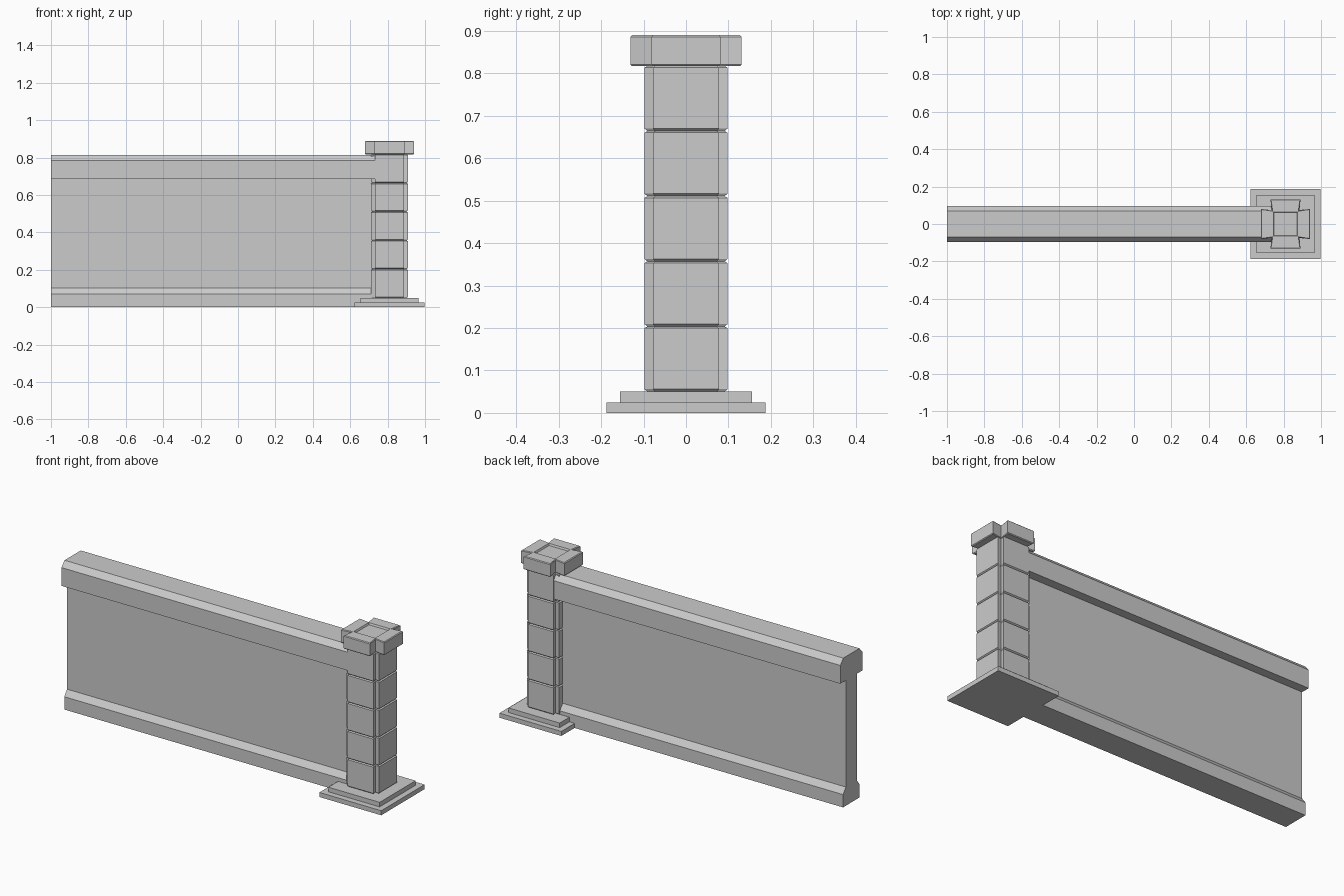
import bpy, bmesh

if "Cube" in bpy.data.objects:
    bpy.data.objects.remove(bpy.data.objects["Cube"])

CX = 0.81  # pillar centre


def finish(name, bm):
    bmesh.ops.recalc_face_normals(bm, faces=bm.faces)
    me = bpy.data.meshes.new(name)
    bm.to_mesh(me)
    bm.free()
    ob = bpy.data.objects.new(name, me)
    bpy.context.collection.objects.link(ob)
    return ob


def loft(name, rings):
    """Skin a list of equal-length vertex rings and close both ends."""
    bm = bmesh.new()
    vs = [[bm.verts.new(p) for p in r] for r in rings]
    n = len(rings[0])
    for a, b in zip(vs, vs[1:]):
        for i in range(n):
            j = (i + 1) % n
            bm.faces.new((a[i], a[j], b[j], b[i]))
    bm.faces.new(vs[0])
    bm.faces.new(vs[-1])
    return finish(name, bm)


def cross_ring(half, out, core, z):
    """Square plan with notched corners: four flared faces around a core."""
    pts, quarter = [], [(half, out), (core, core), (out, half)]
    for _ in range(4):
        pts += [(CX + x, y, z) for x, y in quarter]
        quarter = [(y, -x) for x, y in quarter]
    return pts


def slab(name, half, z0, z1):
    sq = [(-half, -half), (half, -half), (half, half), (-half, half)]
    return loft(name, [[(CX + x, y, z) for x, y in sq] for z in (z0, z1)])


# Wall with chamfered rail and flared foot, extruded along x
side = [(0.072, 0), (0.072, 0.07), (0.048, 0.102), (0.048, 0.685),
        (0.096, 0.685), (0.096, 0.785), (0.07, 0.815)]
profile = side + [(-y, z) for y, z in reversed(side)]
loft("wall", [[(x, y, z) for y, z in profile] for x in (-1, CX)])

# Stepped plinth
slab("plinth_lower", 0.187, 0, 0.025)
slab("plinth_upper", 0.155, 0.025, 0.05)

# Five pillar blocks with bevelled joints
h = 0.1535
for i in range(5):
    z = 0.05 + i * h
    e = 0.006
    full, small = (0.078, 0.098, 0.074), (0.073, 0.091, 0.069)
    loft(f"pillar_block_{i + 1}", [
        cross_ring(*small, z), cross_ring(*full, z + e),
        cross_ring(*full, z + h - e + 0.002), cross_ring(*small, z + h)])

# Pillar cap with flared arms and a recessed square on top
loft("pillar_cap", [
    cross_ring(0.077, 0.127, 0.068, 0.817), cross_ring(0.081, 0.131, 0.071, 0.821),
    cross_ring(0.081, 0.131, 0.071, 0.886), cross_ring(0.077, 0.127, 0.068, 0.89),
    cross_ring(0.055, 0.065, 0.065, 0.89), cross_ring(0.052, 0.061, 0.061, 0.88)])
